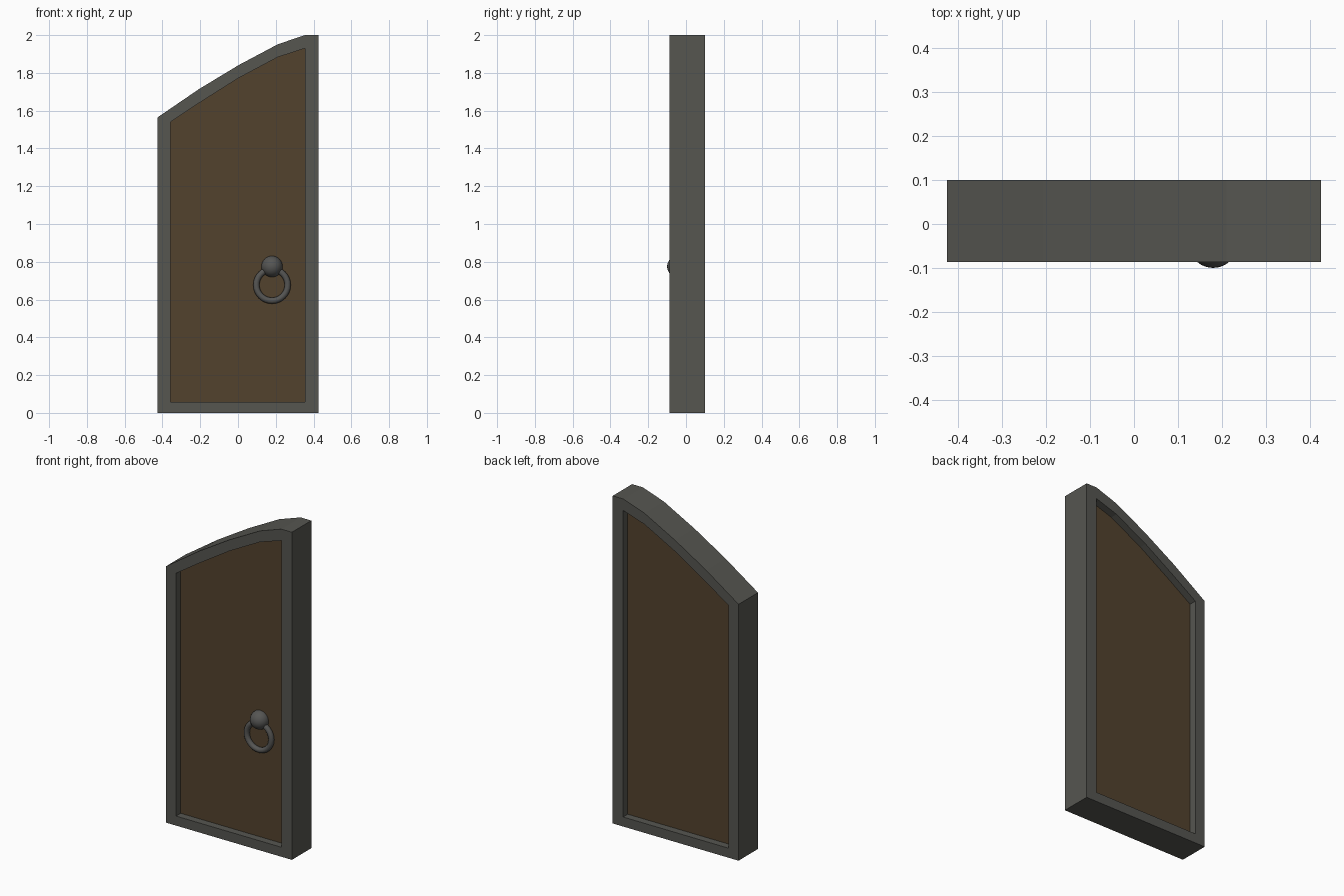
import bpy, bmesh, math

if "Cube" in bpy.data.objects:
    bpy.data.objects.remove(bpy.data.objects["Cube"])


def material(name, rgb):
    m = bpy.data.materials.new(name)
    m.diffuse_color = (*rgb, 1)
    m.use_nodes = True
    m.node_tree.nodes["Principled BSDF"].inputs["Base Color"].default_value = m.diffuse_color
    return m


STONE = material("dark grey", (0.092, 0.092, 0.081))
WOOD = material("brown wood", (0.086, 0.055, 0.027))
IRON = material("iron grey", (0.092, 0.092, 0.088))

# Matching outer and inner outlines (x, z) of the slanted arch
OUTER = [(-0.425, 0), (0.425, 0), (0.425, 2.0), (0.353, 2.0),
         (0.21, 1.951), (0.003, 1.841), (-0.207, 1.714), (-0.425, 1.565)]
INNER = [(-0.358, 0.058), (0.355, 0.058), (0.355, 1.93), (0.355, 1.93),
         (0.21, 1.883), (0.0, 1.771), (-0.207, 1.64), (-0.358, 1.54)]


def finish(bm, name, mat):
    bmesh.ops.remove_doubles(bm, verts=bm.verts, dist=0.0005)
    bmesh.ops.recalc_face_normals(bm, faces=bm.faces)
    me = bpy.data.meshes.new(name)
    bm.to_mesh(me)
    bm.free()
    me.materials.append(mat)
    ob = bpy.data.objects.new(name, me)
    bpy.context.collection.objects.link(ob)
    return ob


def extrude_y(bm, depth):
    r = bmesh.ops.extrude_face_region(bm, geom=list(bm.faces), use_keep_orig=True)
    verts = [g for g in r["geom"] if isinstance(g, bmesh.types.BMVert)]
    bmesh.ops.translate(bm, verts=verts, vec=(0, depth, 0))


def smooth(ob):
    for p in ob.data.polygons:
        p.use_smooth = True


# Frame: strip between the outlines, extruded through the wall depth
bm = bmesh.new()
o = [bm.verts.new((x, -0.087, z)) for x, z in OUTER]
i = [bm.verts.new((x, -0.087, z)) for x, z in INNER]
n = len(o)
for k in range(n):
    j = (k + 1) % n
    bm.faces.new((o[k], o[j], i[j], i[k]))
bmesh.ops.remove_doubles(bm, verts=bm.verts, dist=0.0005)
extrude_y(bm, 0.187)
finish(bm, "door_frame", STONE)

# Door leaf, recessed on both sides
bm = bmesh.new()
pts = [p for k, p in enumerate(INNER) if k != 3]
bm.faces.new([bm.verts.new((x, -0.042, z)) for x, z in pts])
extrude_y(bm, 0.097)
finish(bm, "door_panel", WOOD)

# Knob and hanging ring
bpy.ops.mesh.primitive_uv_sphere_add(segments=24, ring_count=16, radius=0.056,
                                     location=(0.18, -0.044, 0.775))
knob = bpy.context.object
knob.name = "knob"
bpy.ops.mesh.primitive_torus_add(major_radius=0.083, minor_radius=0.0165,
                                 major_segments=32, minor_segments=12,
                                 location=(0.18, -0.054, 0.677),
                                 rotation=(math.pi / 2, 0, 0))
ring = bpy.context.object
ring.name = "pull_ring"
for ob in (knob, ring):
    ob.data.materials.append(IRON)
    smooth(ob)
